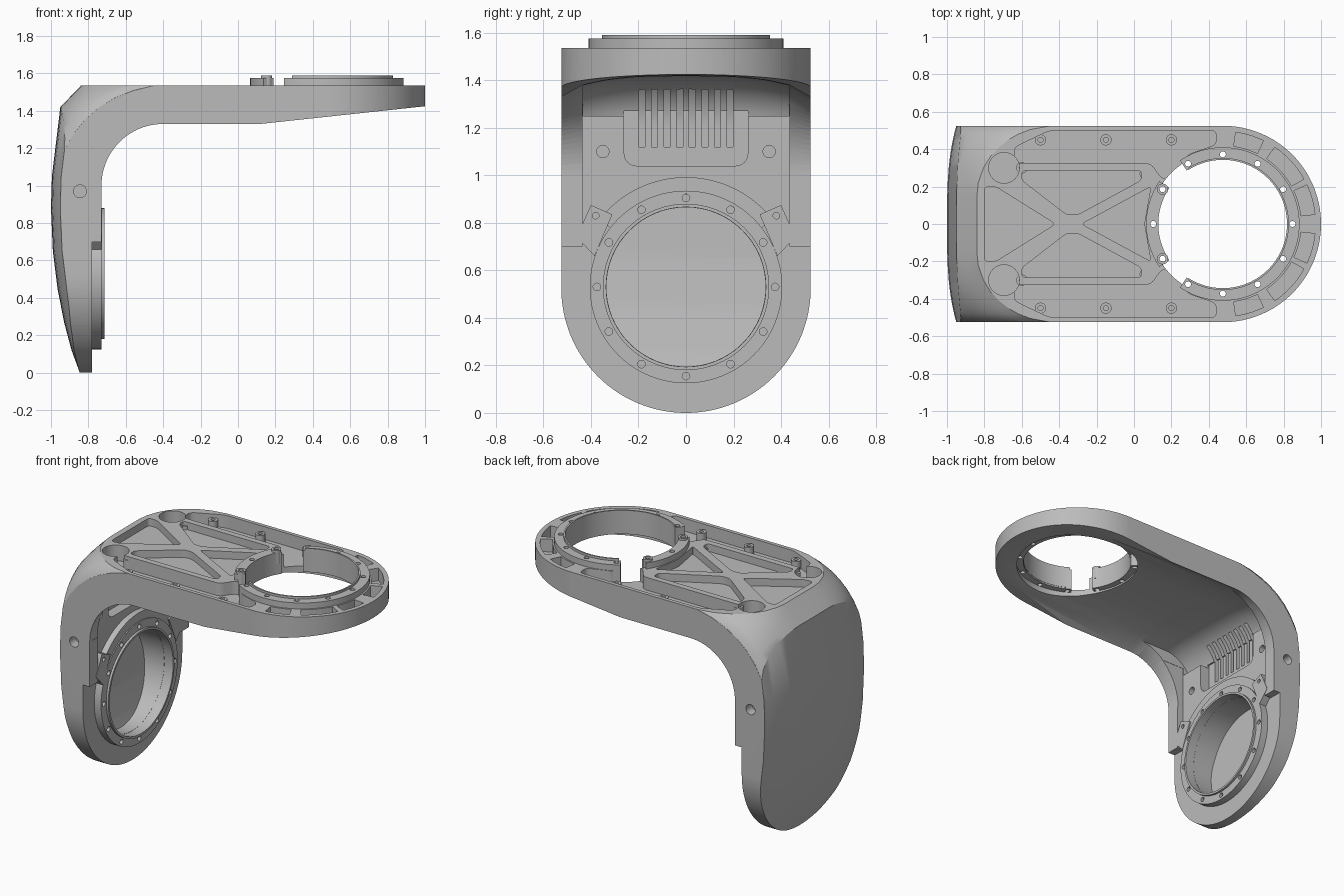
import bpy, bmesh, math
from mathutils import Vector

cube = bpy.data.objects.get("Cube")
if cube:
    bpy.data.objects.remove(cube, do_unlink=True)

metal = bpy.data.materials.new("satin grey metal")
metal.use_nodes = True
metal.diffuse_color = (0.5, 0.5, 0.5, 1)
metal.node_tree.nodes["Principled BSDF"].inputs["Base Color"].default_value = (0.5, 0.5, 0.5, 1)

PLACE = {"x": lambda a, b, h: (h, a, b),
         "y": lambda a, b, h: (a, h, b),
         "z": lambda a, b, h: (a, b, h)}


def skin(bm, rings):
    """Join matching point rings and cap both ends."""
    rows = [[bm.verts.new(p) for p in ring] for ring in rings]
    n = len(rows[0])
    for lo, hi in zip(rows, rows[1:]):
        for i in range(n):
            j = (i + 1) % n
            bm.faces.new((lo[i], lo[j], hi[j], hi[i]))
    bm.faces.new(rows[0][::-1])
    bm.faces.new(rows[-1])


def finish(name, bm, triangulate=False):
    bmesh.ops.recalc_face_normals(bm, faces=bm.faces)
    if triangulate:
        bmesh.ops.triangulate(bm, faces=bm.faces)
    mesh = bpy.data.meshes.new(name)
    bm.to_mesh(mesh)
    bm.free()
    mesh.materials.append(metal)
    ob = bpy.data.objects.new(name, mesh)
    bpy.context.collection.objects.link(ob)
    return ob


def prisms(name, axis, parts):
    """Extrude each (outline, low, high) along an axis into one object."""
    bm = bmesh.new()
    for outline, lo, hi in parts:
        skin(bm, [[PLACE[axis](a, b, h) for a, b in outline] for h in (lo, hi)])
    return finish(name, bm)


def loft(name, stations, profile):
    bm = bmesh.new()
    skin(bm, [[(x, y, z) for x, z in profile(y)] for y in stations])
    return finish(name, bm, True)


def boolean(target, tool, operation="DIFFERENCE"):
    mod = target.modifiers.new("cut", "BOOLEAN")
    mod.operation, mod.solver, mod.object = operation, "EXACT", tool
    bpy.context.view_layer.objects.active = target
    bpy.ops.object.modifier_apply(modifier=mod.name)
    bpy.data.objects.remove(tool, do_unlink=True)


def arc(cx, cy, r, start, end, n=24, ry=None):
    angles = [math.radians(start + (end - start) * i / n) for i in range(n + 1)]
    return [(cx + r * math.cos(a), cy + (ry or r) * math.sin(a)) for a in angles]


def circle(cx, cy, r, n=48):
    return arc(cx, cy, r, 0, 360, n)[:-1]


def sector(cx, cy, r0, r1, start, end, n=24):
    return arc(cx, cy, r1, start, end, n) + arc(cx, cy, r0, end, start, n)


def box(a0, b0, a1, b1):
    return [(a0, b0), (a1, b0), (a1, b1), (a0, b1)]


def bezier(a, p, b, n):
    return [tuple(a * (1 - k / n) ** 2 + p * 2 * k / n * (1 - k / n) + b * (k / n) ** 2) for k in range(n + 1)]


def rounded(points, r):
    out = []
    pts = [Vector(p) for p in points]
    for i, p in enumerate(pts):
        q = pts[(i + 1) % len(pts)]
        out += bezier(p + (pts[i - 1] - p).normalized() * r, p, p + (q - p).normalized() * r, 5)
    return out


def flip(outline):
    return [(x, -y) for x, y in outline]


def both(ys):
    return [-y for y in reversed(ys) if y] + ys


HALF, TOP, RING_X, DISC_Z = 0.525, 1.535, 0.475, 0.53
BACK = [(-0.835, -0.03), (-0.89, 0.12), (-0.93, 0.27), (-0.965, 0.45),
        (-0.99, 0.65), (-1.0, 0.88), (-0.995, 1.05)]


# Main bracket: crowned back, sloping shoulders, rounded inner corner
def body_profile(y):
    t = min(max((abs(y) - 0.15) / 0.375, 0), 1)
    e = 1 - math.sqrt(1 - t * t)
    crown = 0.05 * min(abs(y) / HALF, 1) ** 3
    low = Vector((-0.95 - 0.03 * e + crown, 1.42 - 0.25 * e))
    top = Vector((-0.84 + 0.42 * e, TOP))
    mid = (low + top) / 2 + e * Vector((-0.12, 0.12))
    back = [(x + crown, z) for x, z in BACK]
    return (back + bezier(low, mid, top, 6) + [(1.05, TOP), (1.05, 1.43), (0.12, 1.33)]
            + arc(-0.4, 1.0, 0.33, 90, 180) + [(-0.73, 0.7), (-0.78, 0.7), (-0.78, -0.03)])


body = loft("bracket_body", both([0, 0.15, 0.22, 0.3, 0.36, 0.41, 0.45, 0.48, 0.505, 0.524, 0.56]),
            body_profile)
stadium = [(-1.2, -HALF)] + arc(RING_X, 0, HALF, -90, 90, 64) + [(-1.2, HALF)]
boolean(body, prisms("plan", "z", [(stadium, -0.2, 1.8)]), "INTERSECT")
chin = [(-0.6, HALF), (-0.6, -0.1), (0.6, -0.1), (0.6, HALF)] + arc(0, HALF, HALF, 0, -180, 64)
boolean(body, prisms("chin", "x", [(chin, -1.2, -0.5)]))


# Arched underside and the deep channel behind the inner corner
def depth(y):
    y = abs(y)
    if y > 0.43:
        return 0.05 - 0.07 * (y - 0.435) / 0.125
    return 0.09 - 0.04 * (y / 0.435) ** 3


def arch(y):
    d = depth(y)
    return [(1.1, 1.0), (1.1, 1.33 + d)] + arc(-0.4, 1.0, 0.33 + 0.1 * d, 90, 180, 24, 0.33 + d)


def channel(y):
    centre = 1.108 + depth(y)
    end = 180 - math.degrees(math.asin((1.25 - centre) / 0.22))
    return [(-0.4, 1.25), (-0.4, centre + 0.22)] + arc(-0.63, centre, 0.22, 90, end, 16)


boolean(body, loft("arch", both([0, 0.15, 0.25, 0.35, 0.435, 0.56]), arch))
boolean(body, loft("channel", both([0, 0.2, 0.3, 0.37, 0.434]), channel))
boolean(body, prisms("mount_face", "x", [(box(-0.436, 0.69, 0.436, 1.3), -0.777, -0.45)]))
bay = arc(-0.21, 1.09, 0.05, 180, 270, 6) + arc(0.21, 1.09, 0.05, 270, 360, 6) + [(0.26, 1.27), (-0.26, 1.27)]
boolean(body, prisms("vent_bay", "x", [(bay, -0.846, -0.5)]))

# Vent slots following the curved panel
slot = [(-0.63, 1.12), (-0.895, 1.12)] + arc(-0.63, 1.2, 0.265, 180, 130, 10)
boolean(body, prisms("vents", "y", [(slot, y - 0.013, y + 0.013)
                                    for y in [(i - 3.5) * 0.053 for i in range(8)]]))

# Round cavity in the lower leg
cavity = prisms("cavity", "x", [(circle(0, DISC_Z, 0.335, 64), -1.1, -0.6)])
inner = [(x + 0.045, z) for x, z in BACK] + [(-0.5, 1.05), (-0.5, -0.03)]
boolean(cavity, prisms("cavity_floor", "y", [(inner, -0.5, 0.5)]), "INTERSECT")
boolean(body, cavity)

# Screw holes in the mounts and cheeks
boolean(body, prisms("mount_holes", "x", [(circle(s * 0.35, 1.1, 0.026, 20), -0.82, -0.6) for s in (-1, 1)]))
boolean(body, prisms("cheek_holes", "y", [(circle(-0.845, 0.97, 0.034, 24), *sorted((s * 0.46, s * 0.7)))
                                          for s in (-1, 1)]))

# Top plate opening, deep side pockets and shallow web pockets
boolean(body, prisms("opening", "z", [(circle(RING_X, 0, 0.388, 96), 1.2, 1.7)]))
side = rounded([(-0.64, 0.325), (0.09, 0.325), (0.15, 0.24), (0.26, 0.24), (0.28, 0.37),
                (0.44, 0.425), (0.44, 0.5), (-0.45, 0.5), (-0.64, 0.41)], 0.03)
web = rounded([(-0.6, 0.285), (-0.6, 0.235), (-0.36, 0.05), (-0.3, 0.05), (0.04, 0.235), (0.04, 0.285)], 0.022)
rear = rounded([(-0.8, 0.2), (-0.74, 0.2), (-0.42, 0), (-0.74, -0.2), (-0.8, -0.2)], 0.025)
front = rounded([(-0.28, 0), (0.09, 0.2), (0.055, 0), (0.09, -0.2)], 0.02)
deep = [side, flip(side)]
for a0, a1 in ((64, 82), (29, 56), (6, 25)):
    tip = sector(RING_X, 0, 0.42, 0.495, a0, a1, 10)
    deep += [tip, flip(tip)]
boolean(body, prisms("deep_pockets", "z", [(p, 1.45, 1.7) for p in deep]))
boolean(body, prisms("web_pockets", "z", [(p, 1.485, 1.7) for p in (web, flip(web), rear, front)]))
boolean(body, prisms("wells", "z", [(circle(-0.695, s * 0.3, 0.082), 1.43, 1.7) for s in (-1, 1)]))

# Screw bosses standing in the pockets
spots = [(x, s * y) for s in (-1, 1) for x, y in
         ((-0.5, 0.45), (-0.15, 0.45), (0.2, 0.45), (-0.6, 0.3), (0.06, 0.27))]
stems = [(circle(x, y, 0.03, 20), 1.43, 1.51) for x, y in spots]
stems += [(box(x - 0.028, min(y, y * 1.14), x + 0.028, max(y, y * 1.14)), 1.43, 1.508)
          for x, y in spots if abs(y) > 0.4]
bosses = prisms("pocket_bosses", "z", stems)
boolean(bosses, prisms("boss_holes", "z", [(circle(x, y, 0.014, 12), 1.47, 1.6) for x, y in spots]))

# Split bearing ring on the top plate
right_ring = prisms("bearing_ring", "z", [(sector(RING_X, 0, 0.345, 0.41, -124, 124, 80), 1.43, 1.575)])
left_ring = prisms("bearing_clamp", "z", [(sector(RING_X, 0, 0.345, 0.41, 146, 214, 24), 1.43, 1.575)])
bolts = [arc(RING_X, 0, 0.372, a, a, 1)[0] for a in range(0, 360, 30)]
for ring in (right_ring, left_ring):
    boolean(ring, prisms("ring_holes", "z", [(circle(x, y, 0.016, 16), 1.3, 1.7) for x, y in bolts]))
prisms("bearing_lip", "z", [(sector(RING_X, 0, 0.343, 0.353, -122, 122, 80), 1.44, 1.59)])
for s in (-1, 1):
    nub = prisms("clamp_screw", "z", [(circle(0.153, s * 0.186, 0.03, 20), 1.5, 1.59)])
    boolean(nub, prisms("nub_hole", "z", [(circle(0.153, s * 0.186, 0.016, 16), 1.3, 1.7)]))

# Round bearing seat on the lower leg
seat = prisms("lower_seat", "x", [(circle(0, DISC_Z, 0.405, 96), -0.80, -0.73)])
lip = prisms("lower_lip", "x", [(circle(0, DISC_Z, 0.35, 96), -0.80, -0.715)])
for part in (seat, lip):
    boolean(part, prisms("bore", "x", [(circle(0, DISC_Z, 0.336, 96), -0.9, -0.6)]))
marks = [arc(0, DISC_Z, 0.375, a, a, 1)[0] for a in range(0, 360, 30)]
boolean(seat, prisms("seat_holes", "x", [(circle(y, z, 0.016, 16), -0.76, -0.6) for y, z in marks]))
prisms("upper_collar", "x", [(sector(0, DISC_Z, 0.39, 0.462, 38, 142, 40), -0.80, -0.737)])

# Side clips beside the seat
for s, name in ((1, "back_clip"), (-1, "front_clip")):
    clip = [(s * y, z) for y, z in ((0.31, 0.835), (0.40, 0.875), (0.46, 0.74), (0.385, 0.66))]
    piece = prisms(name, "x", [(clip, -0.79, -0.727)])
    boolean(piece, prisms("clip_hole", "x", [(circle(s * 0.38, 0.83, 0.014, 12), -0.75, -0.6)]))

# Smooth curves, sharp edges
for ob in bpy.context.scene.objects:
    if ob.type == "MESH":
        bpy.ops.object.select_all(action="DESELECT")
        ob.select_set(True)
        bpy.context.view_layer.objects.active = ob
        bpy.ops.object.shade_smooth_by_angle(angle=math.radians(28))
